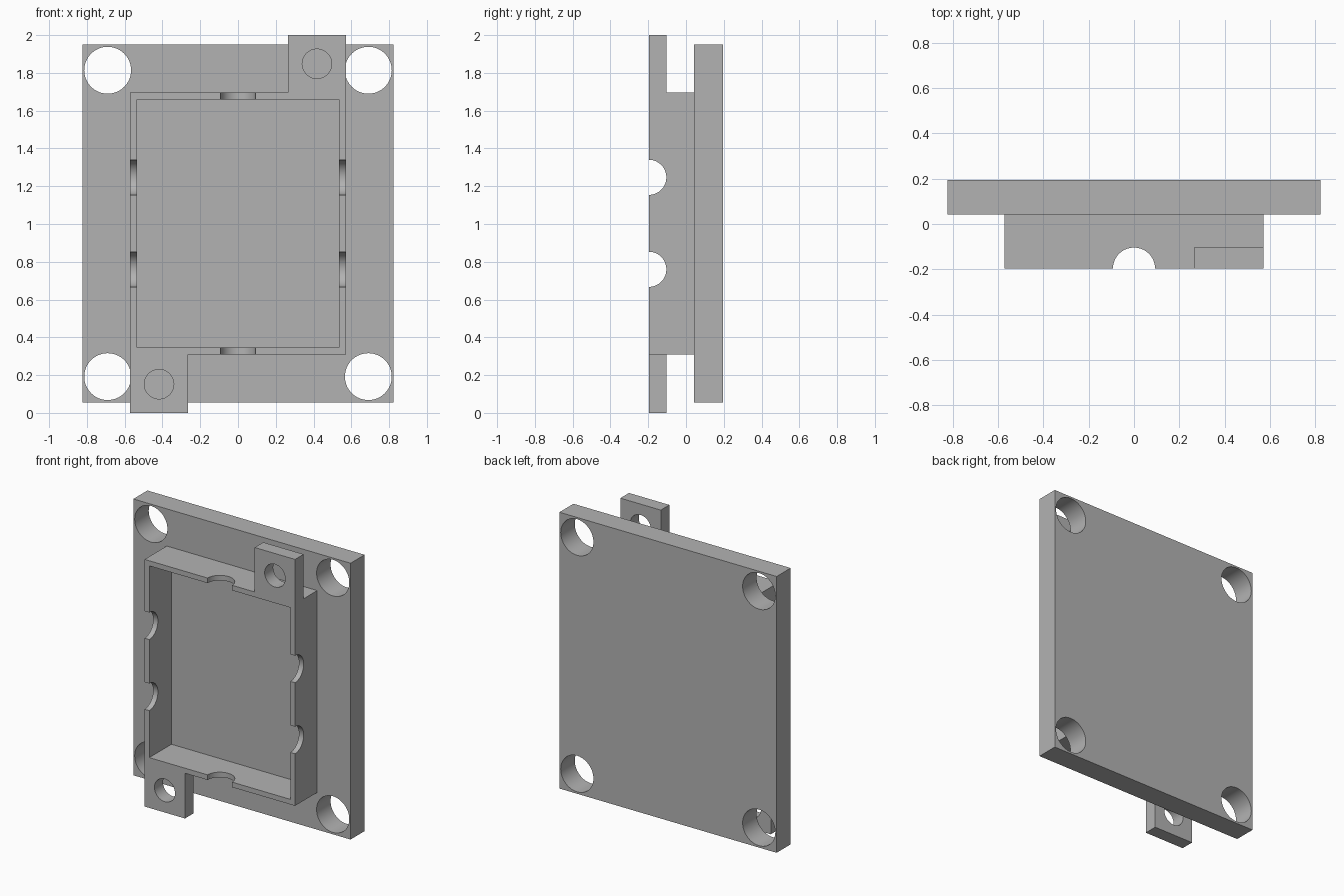
import bpy
import math

if "Cube" in bpy.data.objects:
    bpy.data.objects.remove(bpy.data.objects["Cube"], do_unlink=True)

grey = bpy.data.materials.new("plain_grey")
grey.use_nodes = True
colour = (0.45, 0.45, 0.45, 1)
grey.diffuse_color = colour
grey.node_tree.nodes["Principled BSDF"].inputs["Base Color"].default_value = colour


def box(name, x0, x1, y0, y1, z0, z1):
    bpy.ops.mesh.primitive_cube_add(
        size=1, location=((x0 + x1) / 2, (y0 + y1) / 2, (z0 + z1) / 2))
    ob = bpy.context.object
    ob.name = name
    ob.scale = (x1 - x0, y1 - y0, z1 - z0)
    bpy.ops.object.transform_apply(location=True, rotation=True, scale=True)
    ob.data.materials.append(grey)
    return ob


def rod(name, location, radius, length, axis):
    turn = {"X": (0, math.pi / 2, 0), "Y": (math.pi / 2, 0, 0), "Z": (0, 0, 0)}[axis]
    bpy.ops.mesh.primitive_cylinder_add(
        vertices=64, radius=radius, depth=length, location=location, rotation=turn)
    ob = bpy.context.object
    ob.name = name
    ob.data.materials.append(grey)
    return ob


def combine(target, tool, operation):
    mod = target.modifiers.new(operation.lower(), "BOOLEAN")
    mod.operation = operation
    mod.solver = "EXACT"
    mod.object = tool
    bpy.context.view_layer.objects.active = target
    bpy.ops.object.modifier_apply(modifier=mod.name)
    bpy.data.objects.remove(tool, do_unlink=True)


def smooth(ob):
    bpy.ops.object.select_all(action="DESELECT")
    ob.select_set(True)
    bpy.context.view_layer.objects.active = ob
    bpy.ops.object.shade_smooth_by_angle(angle=math.radians(30))


FRONT, TAB_BACK, SEAT, BACK = -0.197, -0.104, 0.043, 0.195
MID = 1.003

# Back plate with four corner holes
plate = box("back_plate", -0.824, 0.824, SEAT, BACK, 0.055, 1.95)
for sx in (-1, 1):
    for sz in (-1, 1):
        combine(plate, rod("corner_cut", (sx * 0.69, 0.12, MID + sz * 0.811),
                           0.124, 0.5, "Y"), "DIFFERENCE")
smooth(plate)

# Raised frame with two opposite screw tabs
frame = box("raised_frame", -0.571, 0.571, FRONT, SEAT, 0.31, 1.695)
combine(frame, box("upper_tab", 0.264, 0.571, FRONT, TAB_BACK, 1.68, 2.0), "UNION")
combine(frame, box("lower_tab", -0.571, -0.264, FRONT, TAB_BACK, 0.0, 0.33), "UNION")

# Open pocket down to the plate
combine(frame, box("pocket_cut", -0.535, 0.535, -0.5, 0.3, 0.345, 1.66), "DIFFERENCE")

# Tab screw holes
for s in (-1, 1):
    combine(frame, rod("screw_cut", (s * 0.418, FRONT, 1.0 + s * 0.848),
                       0.078, 0.4, "Y"), "DIFFERENCE")

# Half-round notches in the rim
for z in (0.76, 1.247):
    combine(frame, rod("side_notch_cut", (0, FRONT, z), 0.093, 1.5, "X"), "DIFFERENCE")
combine(frame, rod("end_notch_cut", (0, FRONT, MID), 0.093, 1.8, "Z"), "DIFFERENCE")
smooth(frame)
